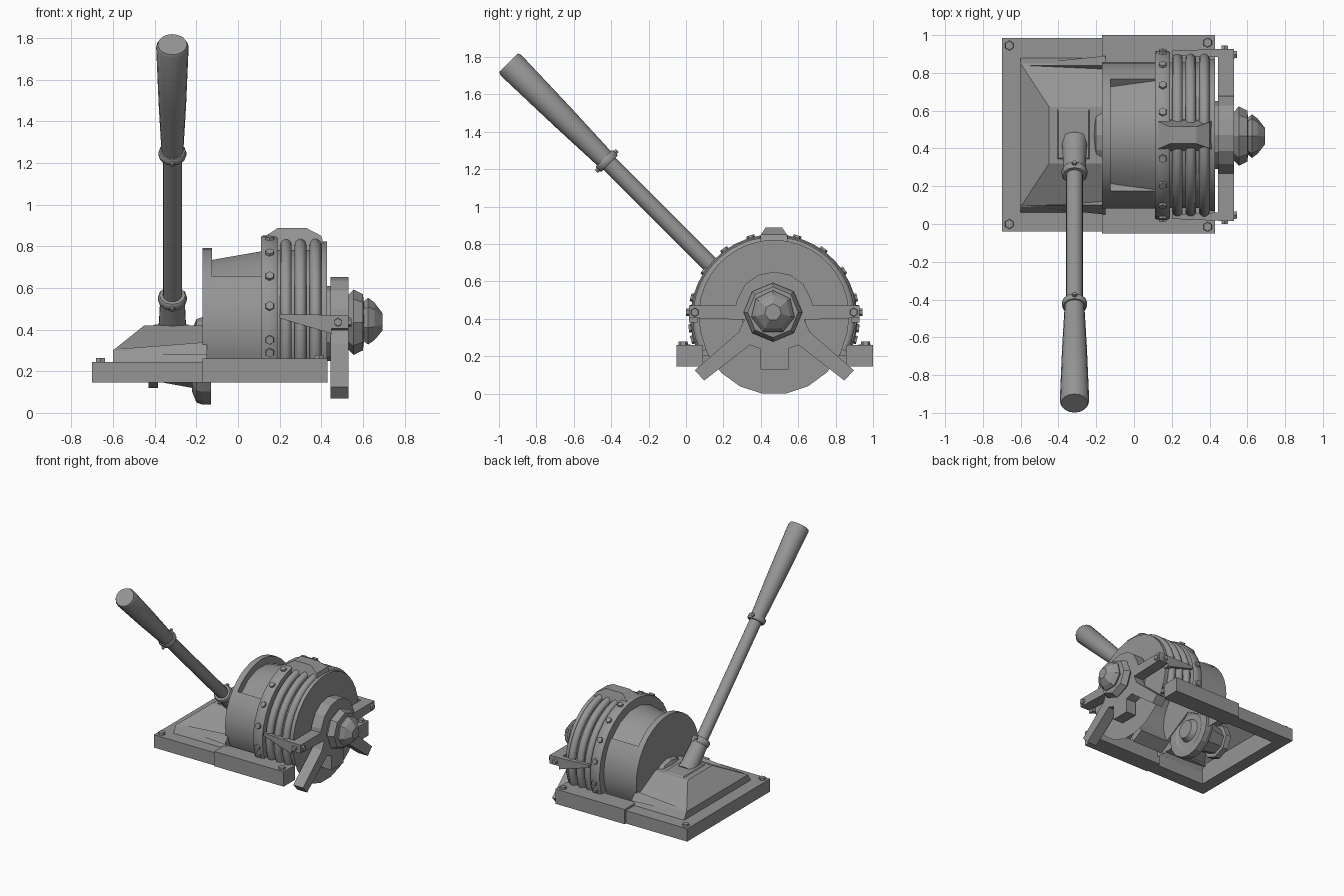
import bpy, bmesh, math
from mathutils import Vector, Matrix

if "Cube" in bpy.data.objects:
    bpy.data.objects.remove(bpy.data.objects["Cube"])

CY = 0.47   # shared drum axis position in y
rad = math.radians
iron = bpy.data.materials.new("dark_iron")
iron.diffuse_color = (0.3, 0.3, 0.3, 1)
iron.use_nodes = True
iron.node_tree.nodes["Principled BSDF"].inputs["Base Color"].default_value = iron.diffuse_color


def finish(name, bm, smooth=False):
    bmesh.ops.remove_doubles(bm, verts=bm.verts, dist=1e-5)
    bmesh.ops.recalc_face_normals(bm, faces=bm.faces)
    me = bpy.data.meshes.new(name)
    bm.to_mesh(me)
    bm.free()
    me.materials.append(iron)
    ob = bpy.data.objects.new(name, me)
    bpy.context.collection.objects.link(ob)
    if smooth:
        bpy.ops.object.select_all(action='DESELECT')
        ob.select_set(True)
        bpy.context.view_layer.objects.active = ob
        bpy.ops.object.shade_smooth_by_angle(angle=rad(38))
    return ob


def sweep(name, prof, cz=0.405, a0=0, a1=360, n=24, cy=CY, smooth=False):
    """Turn a closed (x, radius) profile about an axis along x; angle 0 is straight up."""
    bm = bmesh.new()
    rings = []
    for i in range(n + 1):
        t = rad(a0 + (a1 - a0) * i / n)
        rings.append([bm.verts.new((x, cy + r * math.sin(t), cz + r * math.cos(t))) for x, r in prof])
    m = len(prof)
    for a, b in zip(rings, rings[1:]):
        for j in range(m):
            k = (j + 1) % m
            if prof[j][1] == 0 and prof[k][1] == 0:
                continue
            bm.faces.new((a[j], a[k], b[k], b[j]))
    if a1 - a0 < 360:
        bm.faces.new(rings[0])
        bm.faces.new(rings[-1])
    return finish(name, bm, smooth)


def loft(name, rings, cap_first=True):
    bm = bmesh.new()
    vs = [[bm.verts.new(p) for p in r] for r in rings]
    n = len(vs[0])
    for a, b in zip(vs, vs[1:]):
        for j in range(n):
            k = (j + 1) % n
            bm.faces.new((a[j], a[k], b[k], b[j]))
    if cap_first:
        bm.faces.new(vs[0])
    bm.faces.new(vs[-1])
    return finish(name, bm)


def rect(x0, x1, y0, y1, z):
    return [(x0, y0, z), (x1, y0, z), (x1, y1, z), (x0, y1, z)]


def box(name, x0, x1, y0, y1, z0, z1):
    return loft(name, [rect(x0, x1, y0, y1, z0), rect(x0, x1, y0, y1, z1)])


def bolt(name, pos, direction, r=0.026, h=0.036):
    bm = bmesh.new()
    q = Vector(direction).to_track_quat('Z', 'Y').to_matrix().to_4x4()
    bmesh.ops.create_cone(bm, cap_ends=True, segments=6, radius1=r, radius2=r * 0.85, depth=h,
                          matrix=Matrix.Translation(pos) @ q)
    return finish(name, bm)


def rect_prof(x0, x1, r0, r1):
    return [(x0, r0), (x0, r1), (x1, r1), (x1, r0)]


# base plate: open frame in two steps
box("base_left_end", -0.70, -0.60, -0.04, 0.985, 0.145, 0.245)
for side, y0, y1, w0, w1 in (("front", -0.04, 0.07, -0.05, 0.09), ("back", 0.875, 0.985, 0.855, 1.0)):
    box("base_left_" + side, -0.60, -0.17, y0, y1, 0.145, 0.245)
    box("base_right_" + side, -0.17, 0.43, w0, w1, 0.145, 0.26)
for x, y, z in ((-0.66, 0.0, 0.245), (-0.66, 0.945, 0.245), (0.39, -0.015, 0.26), (0.39, 0.96, 0.26)):
    bolt("base_bolt", (x, y, z), (0, 0, 1), 0.028)

# sloped lever housing, open underneath
loft("lever_housing", [rect(-0.605, -0.15, 0.06, 0.88, 0.20), rect(-0.60, -0.15, 0.06, 0.88, 0.246),
                       rect(-0.60, -0.15, 0.09, 0.85, 0.30), rect(-0.45, -0.15, 0.32, 0.62, 0.42)],
     cap_first=False)
for s in (-1, 1):  # side fins on the housing
    y = CY + s * 0.37
    loft("housing_fin", [[(-0.60, y - 0.005, 0.28), (-0.60, y + 0.005, 0.28), (-0.60, y, 0.305)],
                         [(-0.15, y - 0.05, 0.28), (-0.15, y + 0.05, 0.28), (-0.15, y, 0.34)]])
loft("lever_mount", [rect(-0.43, -0.22, 0.32, 0.64, 0.40), rect(-0.40, -0.24, 0.35, 0.60, 0.425)])

# wheel and axle beneath the housing
sweep("lower_wheel", [(-0.22, 0), (-0.22, 0.15), (-0.20, 0.20), (-0.17, 0.21), (-0.13, 0.21), (-0.13, 0.15),
                      (-0.14, 0.13), (-0.14, 0.09), (-0.10, 0.07), (-0.10, 0)], cz=0.25, n=16)
sweep("lower_axle", [(-0.43, 0), (-0.43, 0.13), (-0.385, 0.13), (-0.385, 0.10), (-0.22, 0.13), (-0.22, 0)],
      cz=0.25, n=8)

# drum: left flange, body with a recessed top panel, right section
sweep("drum_left_flange", rect_prof(-0.17, -0.125, 0, 0.387), a0=-120, a1=120, n=24, smooth=True)
for s in (-1, 1):
    a, b = sorted((s * 50, s * 120))
    sweep("drum_body_side", rect_prof(-0.14, 0.12, 0.28, 0.387), a0=a, a1=b, n=7, smooth=True)
sweep("drum_top_panel", [(-0.14, 0.28), (-0.14, 0.332), (0.12, 0.378), (0.12, 0.28)], a0=-50, a1=50, n=5,
      smooth=True)
sweep("drum_right_body", rect_prof(0.18, 0.40, 0.33, 0.385), a0=-118, a1=118, n=24, smooth=True)
sweep("drum_right_rim", rect_prof(0.40, 0.428, 0.35, 0.402), cz=0.42, a0=-115, a1=115, n=24, smooth=True)

# flat end disc, a single sheet
bm = bmesh.new()
bm.faces.new([bm.verts.new((0.43, CY + 0.4 * math.sin(rad(9 + 18 * k)), 0.397 + 0.402 * math.cos(rad(9 + 18 * k))))
              for k in range(20)][::-1])
finish("drum_end_disc", bm)

# riveted band
sweep("rivet_band", [(0.11, 0.36), (0.11, 0.44), (0.12, 0.447), (0.18, 0.447), (0.19, 0.44), (0.19, 0.36)],
      a0=-112, a1=112, n=24, smooth=True)
for s in (-1, 1):
    for a in (16, 36, 56, 76, 97, 105):
        d = Vector((0, s * math.sin(rad(a)), math.cos(rad(a))))
        bolt("band_rivet", Vector((0.152, CY, 0.405)) + d * 0.447, d, 0.025, 0.024)

# three bent tubes
for x in (0.23, 0.30, 0.372):
    prof = [(x + 0.028 * math.cos(rad(k * 36)), 0.408 + 0.028 * math.sin(rad(k * 36))) for k in range(10)]
    sweep("bent_tube", prof, a0=-115, a1=115, n=28, smooth=True)

# crest block clamping the tubes: outline points carry a half width
outline = [(0.11, 0.77, 0.085), (0.11, 0.835, 0.08), (0.19, 0.887, 0.045), (0.33, 0.887, 0.045),
           (0.40, 0.85, 0.07), (0.42, 0.78, 0.08)]
loft("crest_block", [[(x, CY + s * w, z) for x, z, w in outline] for s in (-1, 1)])

# front spider bracket with arms and legs
half = [(0.0, 0.652), (0.085, 0.635), (0.155, 0.585), (0.2, 0.5), (0.205, 0.47), (0.455, 0.47),
        (0.455, 0.405), (0.16, 0.395), (0.19, 0.33), (0.425, 0.125), (0.375, 0.07), (0.13, 0.26),
        (0.075, 0.24), (0.075, 0.13)]
shape = half + [(-d, z) for d, z in reversed(half[1:])]
loft("spider_bracket", [[(x, 0.472 + d, z) for d, z in shape] for x in (0.445, 0.53)])
sweep("spider_spacer", rect_prof(0.425, 0.45, 0, 0.18), cz=0.43, n=12)
for s in (-1, 1):
    y = 0.472 + s * 0.433
    loft("side_strut", [[(0.20, y - 0.012, 0.455), (0.20, y + 0.012, 0.455), (0.20, y + 0.012, 0.475),
                         (0.20, y - 0.012, 0.475)],
                        [(0.45, y - 0.022, 0.38), (0.45, y + 0.022, 0.38), (0.45, y + 0.022, 0.47),
                         (0.45, y - 0.022, 0.47)]])
    bolt("strut_bolt_side", (0.48, 0.472 + s * 0.457, 0.435), (0, s, 0), 0.022, 0.03)
    bolt("strut_bolt_end", (0.532, 0.472 + s * 0.425, 0.435), (1, 0, 0), 0.025, 0.024)

# faceted hub and nose
sweep("hub_nut", [(0.52, 0), (0.52, 0.12), (0.555, 0.157), (0.60, 0.135), (0.605, 0.09), (0.605, 0)],
      cz=0.435, n=8, cy=0.465)
sweep("hub_nose", [(0.59, 0), (0.59, 0.09), (0.625, 0.118), (0.655, 0.095), (0.693, 0.045), (0.693, 0)],
      cz=0.435, n=7, cy=0.465)

# lever: socket, rod, collars and flared grip along a 45 degree axis
lever = []
for name, prof, n in (
        ("lever_socket", [(-0.05, 0), (-0.05, 0.075), (0.0, 0.068), (0.16, 0.062), (0.16, 0)], 10),
        ("lever_rod", rect_prof(0.1, 1.2, 0, 0.045), 16),
        ("lower_collar", [(0.16, 0.04), (0.16, 0.062), (0.17, 0.069), (0.195, 0.069), (0.205, 0.062), (0.205, 0.04)], 12),
        ("upper_collar", [(1.145, 0.04), (1.145, 0.061), (1.155, 0.067), (1.175, 0.067), (1.185, 0.061), (1.185, 0.04)], 12),
        ("lever_grip", [(1.17, 0), (1.17, 0.052), (1.50, 0.066), (1.89, 0.078), (1.908, 0.07), (1.908, 0)], 16)):
    lever.append(sweep(name, prof, cz=0, n=n, cy=0, smooth=True))
for x in (0.182, 1.165):  # collar clamp bolts
    for k in (0, 1):
        d = Vector((0, 0, 1 - 2 * k))
        lever.append(bolt("collar_bolt", Vector((x, 0, 0)) + d * 0.07, d, 0.014, 0.02))
place = Matrix.Translation((-0.315, 0.40, 0.42)) @ Vector((0, -1, 1)).to_track_quat('X', 'Z').to_matrix().to_4x4()
for ob in lever:
    ob.data.transform(place)
